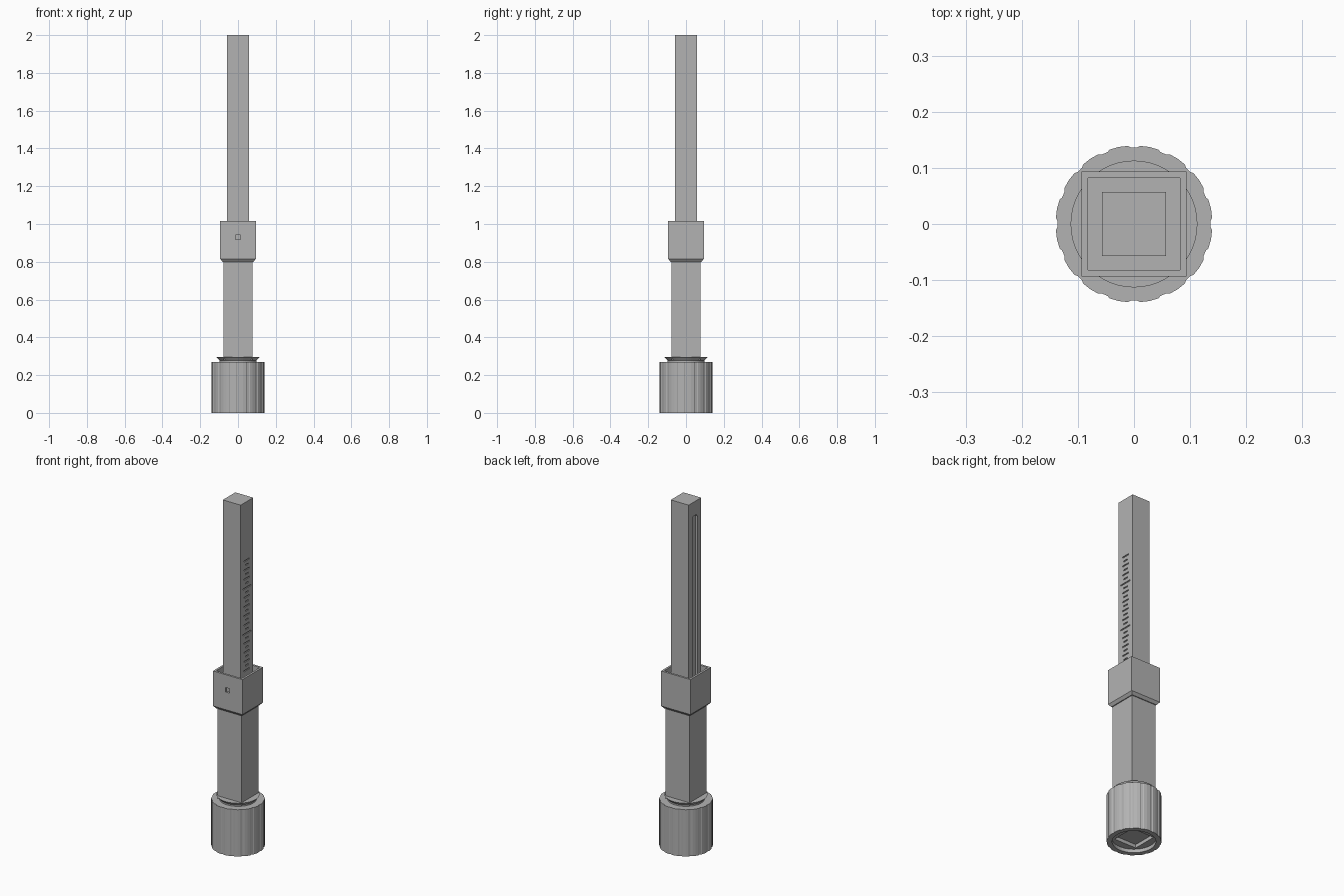
import bpy, bmesh, math

if "Cube" in bpy.data.objects:
    bpy.data.objects.remove(bpy.data.objects["Cube"])

grey = bpy.data.materials.new("mid_grey")
grey.diffuse_color = (0.45, 0.45, 0.45, 1)
grey.use_nodes = True
grey.node_tree.nodes["Principled BSDF"].inputs["Base Color"].default_value = grey.diffuse_color


def finish(name, bm, material=True):
    bmesh.ops.recalc_face_normals(bm, faces=bm.faces)
    me = bpy.data.meshes.new(name)
    bm.to_mesh(me)
    bm.free()
    ob = bpy.data.objects.new(name, me)
    bpy.context.collection.objects.link(ob)
    me.materials.append(grey)
    return ob


def skin(name, rings):
    """Closed solid through a list of equal-length rings of points."""
    bm = bmesh.new()
    vs = [[bm.verts.new(p) for p in r] for r in rings]
    n = len(vs[0])
    for a, b in zip(vs, vs[1:]):
        for i in range(n):
            j = (i + 1) % n
            bm.faces.new((a[i], a[j], b[j], b[i]))
    bm.faces.new(vs[0][::-1])
    bm.faces.new(vs[-1])
    return finish(name, bm)


def square(h, z):
    return [(-h, -h, z), (h, -h, z), (h, h, z), (-h, h, z)]


def circle(r, z, n=48):
    return [(r * math.cos(2 * math.pi * i / n), r * math.sin(2 * math.pi * i / n), z)
            for i in range(n)]


def boxes(name, items):
    """Several boxes, each given as centre and size, in one object."""
    bm = bmesh.new()
    for c, s in items:
        for v in bmesh.ops.create_cube(bm, size=1)["verts"]:
            v.co = [c[k] + v.co[k] * s[k] for k in range(3)]
    return finish(name, bm)


def cut(ob, cutter):
    m = ob.modifiers.new("cut", "BOOLEAN")
    m.operation, m.solver, m.object = "DIFFERENCE", "EXACT", cutter
    bpy.context.view_layer.objects.active = ob
    bpy.ops.object.modifier_apply(modifier=m.name)
    bpy.data.objects.remove(cutter)


# Grip knob: sixteen shallow flutes around the rim
flutes = 16
rim = []
for k in range(flutes):
    for deg, r in ((-4.5, 0.1395), (-2.2, 0.1365), (2.2, 0.1365), (4.5, 0.1395), (11.25, 0.140)):
        a = math.radians(k * 360 / flutes + deg)
        rim.append((r * math.cos(a), r * math.sin(a)))
knob = skin("grip_knob", [[(x, y, z) for x, y in rim] for z in (0, 0.27)])
cut(knob, skin("base_recess", [circle(0.112, -0.05), circle(0.112, 0.02)]))
cut(knob, skin("base_socket", [square(0.07, -0.05), square(0.07, 0.04)]))

# Flared washer between knob and sleeve
skin("flared_washer", [circle(0.098, 0.265), circle(0.098, 0.278), circle(0.113, 0.295)])

# Square sleeve
skin("square_sleeve", [square(0.077, 0.28), square(0.077, 0.85)])

# Collar with chamfered foot, open pocket and a small window on the front
collar = skin("collar", [square(0.082, 0.80), square(0.094, 0.815), square(0.094, 1.017)])
cut(collar, skin("pocket", [square(0.082, 0.90), square(0.082, 1.1)]))
cut(collar, boxes("window", [((0, -0.094, 0.93), (0.026, 0.05, 0.026))]))

# Sliding rod with engraved scale on the right and a long groove on the left
rod = skin("sliding_rod", [square(0.057, 0.86), square(0.057, 2.0)])
ticks = []
for i in range(25):
    width = 0.075 if i in (8, 18) else (0.05 if i % 2 == 0 else 0.03)
    ticks.append(((0.057, 0, 1.029 + i * 0.0264), (0.01, width, 0.007)))
cut(rod, boxes("scale_marks", ticks))
outline = [(-0.022, 0.91), (0.022, 0.91), (0.022, 1.905), (0.014, 1.92), (-0.014, 1.92), (-0.022, 1.905)]
cut(rod, skin("groove", [[(x, y, z) for y, z in outline] for x in (-0.08, -0.046)]))
